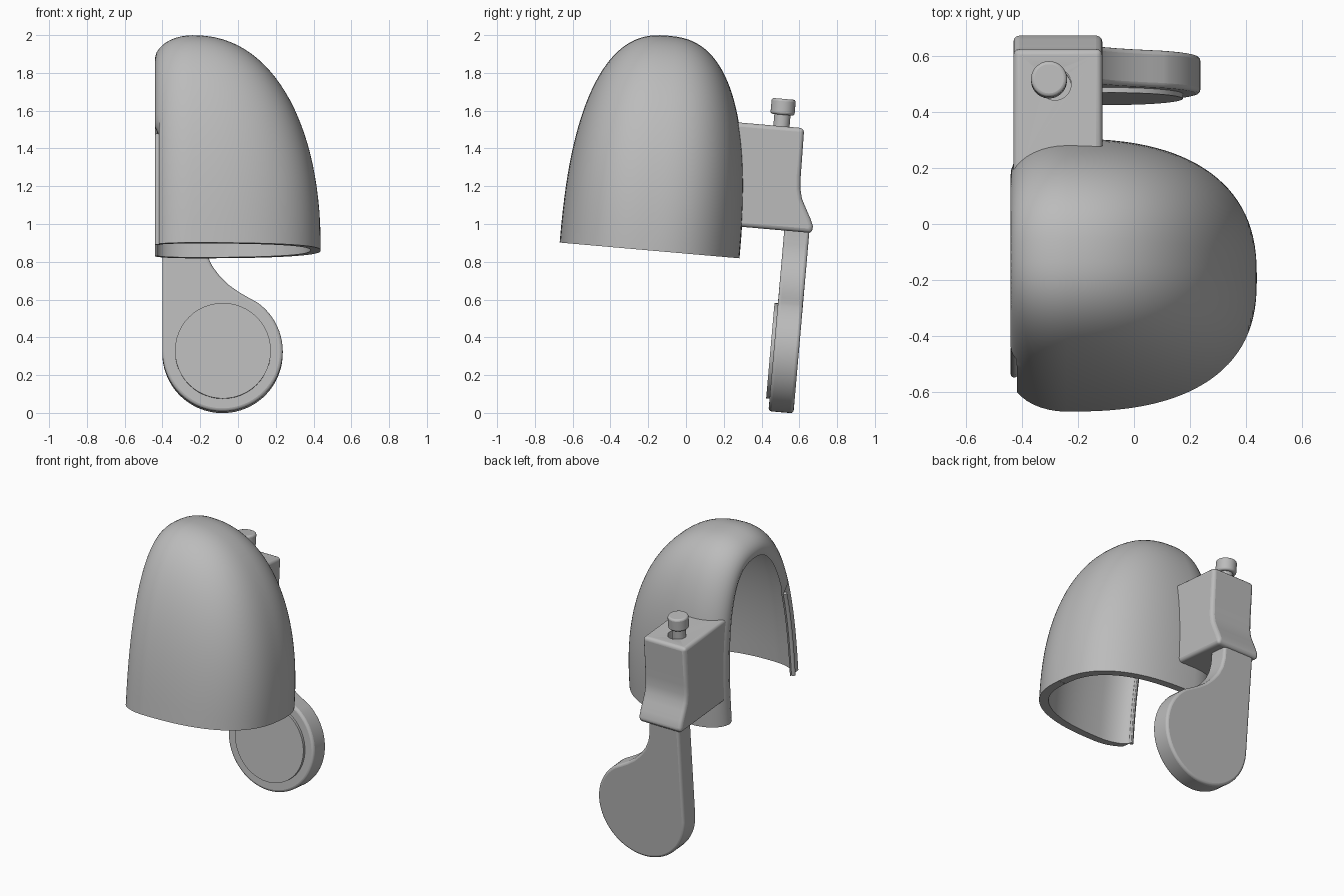
import bpy, bmesh, math
from math import sin, cos, pi, radians
from mathutils import Matrix

if "Cube" in bpy.data.objects:
    bpy.data.objects.remove(bpy.data.objects["Cube"])

TILT = radians(-5)          # the whole assembly leans backwards
BASE, MID_Y = 0.84, -0.267  # open bottom and centre line of the hood
HALF, HEIGHT = 0.478, 1.141
FULL, SOFT = 2.5, 2.2       # roundness of the arch and plan, and of the crest
SPLIT, RIM, NOSE = -0.24, -0.44, 0.438
WALL = 0.055
STEPS, RINGS = 64, 28

grey = bpy.data.materials.new("plain grey")
grey.use_nodes = True
grey.diffuse_color = (0.5, 0.5, 0.5, 1)
grey.node_tree.nodes["Principled BSDF"].inputs["Base Color"].default_value = (0.5, 0.5, 0.5, 1)


def finish(name, bm, bevel=0, angle=35):
    bmesh.ops.recalc_face_normals(bm, faces=bm.faces)
    mesh = bpy.data.meshes.new(name)
    bm.to_mesh(mesh)
    bm.free()
    mesh.materials.append(grey)
    obj = bpy.data.objects.new(name, mesh)
    bpy.context.collection.objects.link(obj)
    obj.rotation_euler.x = TILT
    bpy.ops.object.select_all(action='DESELECT')
    obj.select_set(True)
    bpy.context.view_layer.objects.active = obj
    bpy.ops.object.shade_smooth_by_angle(angle=radians(angle))
    if bevel:
        mod = obj.modifiers.new("soft edges", 'BEVEL')
        mod.width, mod.segments, mod.limit_method = bevel, 3, 'ANGLE'
        mod.angle_limit = radians(40)
    return obj


def flatten_shading(obj):
    """Let the large flat faces rule the shading."""
    obj.modifiers.new("flat shading", 'WEIGHTED_NORMAL').keep_sharp = True


def prism(points, offset):
    """Extrude a closed 3D outline along an offset vector."""
    bm = bmesh.new()
    face = bm.faces.new([bm.verts.new(p) for p in points])
    out = bmesh.ops.extrude_face_region(bm, geom=[face])
    bmesh.ops.translate(bm, vec=offset,
                        verts=[v for v in out["geom"] if isinstance(v, bmesh.types.BMVert)])
    return bm


def cylinder(radius, bottom, top, x, y, along_y=False):
    bm = bmesh.new()
    length, middle = top - bottom, (top + bottom) / 2
    if along_y:
        place = Matrix.Translation((x, middle, y)) @ Matrix.Rotation(pi / 2, 4, 'X')
    else:
        place = Matrix.Translation((x, y, middle))
    bmesh.ops.create_cone(bm, cap_ends=True, segments=48, radius1=radius,
                          radius2=radius, depth=length, matrix=place)
    return bm


def arch(x, half, height):
    """Superellipse arch across the hood, from its back foot to its front foot."""
    pts = []
    for j in range(STEPS + 1):
        a = pi * j / STEPS
        c, s = cos(a), max(sin(a), 0)
        y = MID_Y + math.copysign(abs(c) ** (2 / FULL), c) * max(half, 0.001)
        z = BASE + s ** (2 / FULL) * max(height, 0.001)
        pts.append((x, y, z))
    return pts


def shell_rings(inset, rim_x, curl):
    """Arches from the closed nose to the rim, which curls inwards."""
    rings = []
    for i in range(RINGS + 1):
        a = pi / 2 * i / RINGS
        u = max(cos(a), 0) ** (2 / FULL)
        x = SPLIT + (NOSE - inset - SPLIT) * u
        rings.append(arch(x, (HALF - inset) * sin(a) ** (2 / FULL),
                          (HEIGHT - inset) * (1 - u ** SOFT) ** (1 / SOFT)))
    for i in range(1, 11):
        a = pi / 2 * i / 10
        d = inset + curl * (1 - cos(a))
        rings.append(arch(SPLIT + (rim_x - SPLIT) * sin(a), HALF - d, HEIGHT - d))
    return rings


# Hood: an outer and an inner skin joined along the rim and the open bottom
bm = bmesh.new()
outer = [[bm.verts.new(p) for p in r] for r in shell_rings(0, RIM, 0.13)]
inner = [[bm.verts.new(p) for p in r] for r in shell_rings(WALL, RIM + 0.012, 0.105)]
loops = outer + inner[::-1]
for r, q in zip(loops, loops[1:]):
    for j in range(STEPS):
        bm.faces.new((r[j], r[j + 1], q[j + 1], q[j]))
for i in range(len(outer) - 1):
    for j in (0, STEPS):
        bm.faces.new((outer[i][j], outer[i + 1][j], inner[i + 1][j], inner[i][j]))
# Shallow ledge in the lower front of the rim
for v in bm.verts:
    if v.co.y < MID_Y and v.co.z < 1.46:
        v.co.x = max(v.co.x, -0.418)
finish("hood", bm, angle=40)

# Seal strip standing on the ledge
curve = bpy.data.curves.new("seal_strip", 'CURVE')
curve.dimensions = '3D'
curve.bevel_depth = 0.013
curve.use_fill_caps = True
path = [p for p in arch(RIM + 0.013, HALF - 0.135, HEIGHT - 0.135)
        if p[1] < MID_Y and p[2] < 1.46]
spline = curve.splines.new('POLY')
spline.points.add(len(path) - 1)
for point, p in zip(spline.points, path):
    point.co = (*p, 1)
curve.materials.append(grey)
strip = bpy.data.objects.new("seal_strip", curve)
strip.rotation_euler.x = TILT
bpy.context.collection.objects.link(strip)

# Bracket block with a flared lower back edge and a slanted face inside the hood wall
LEFT, WIDTH, INNER = -0.43, 0.317, 0.115
profile = [(INNER, 1.007), (0.583, 1.007), (0.583, 1.045), (0.565, 1.085), (0.535, 1.14),
           (0.512, 1.185), (0.5, 1.235), (0.496, 1.3), (0.492, 1.556), (INNER, 1.556)]
bm = prism([(LEFT, y, z) for y, z in profile], (WIDTH, 0, 0))
for v in bm.verts:
    if v.co.y < INNER + 0.01 and v.co.x < LEFT + 0.01:
        v.co.y -= 0.075
block = finish("bracket_block", bm, 0.022)

# Screw hole in the block
cutter = finish("hole_cutter", cylinder(0.058, 1.45, 1.65, -0.282, 0.365))
cutter.hide_render = True
cutter.hide_viewport = True
hole = block.modifiers.new("screw hole", 'BOOLEAN')
hole.operation, hole.object, hole.solver = 'DIFFERENCE', cutter, 'EXACT'
flatten_shading(block)

# Adjusting screw
SX, SY = -0.303, 0.371
finish("screw_shaft", cylinder(0.043, 1.44, 1.63, SX, SY))
flatten_shading(finish("screw_head", cylinder(0.064, 1.617, 1.701, SX, SY), 0.012))

# Paddle: a round plate flowing into a straight neck
CX, CZ, R = -0.082, 0.366, 0.319
outline = [(CX - R, 1.03)]
for i in range(49):
    a = radians(180 + 234 * i / 48)
    outline.append((CX + R * cos(a), CZ + R * sin(a)))
outline += [(0.055, 0.652), (0.005, 0.681), (-0.05, 0.72), (-0.1, 0.77), (-0.138, 0.822),
            (-0.162, 0.875), (-0.174, 0.935), (-0.176, 1.03)]
FRONT, DEPTH = 0.434, 0.133
flatten_shading(finish("paddle", prism([(x, FRONT, z) for x, z in outline], (0, DEPTH, 0)), 0.016))

# Contact pad on the front of the paddle
finish("contact_pad", cylinder(0.254, FRONT - 0.018, FRONT + 0.01, CX + 0.002, CZ + 0.001,
                               along_y=True))
